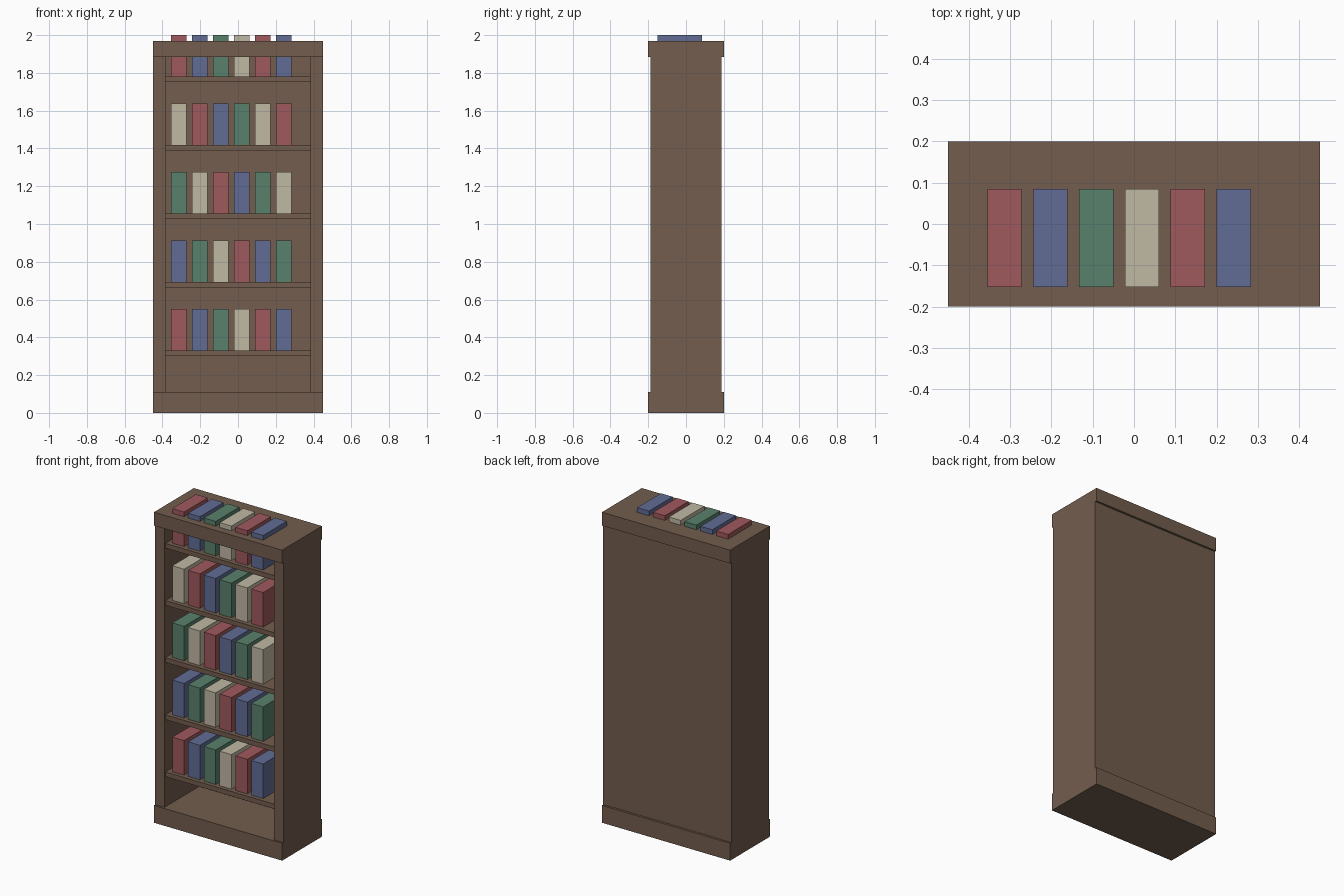
import bpy

if "Cube" in bpy.data.objects:
    bpy.data.objects.remove(bpy.data.objects["Cube"])


def material(name, rgb):
    m = bpy.data.materials.new(name)
    m.diffuse_color = (*rgb, 1)
    m.use_nodes = True
    m.node_tree.nodes["Principled BSDF"].inputs["Base Color"].default_value = m.diffuse_color
    return m


def box(name, x, y, z, mat):
    """Box from (min, max) ranges on each axis."""
    verts = [(a, b, c) for a in x for b in y for c in z]
    faces = [(0, 1, 3, 2), (4, 6, 7, 5), (0, 4, 5, 1),
             (2, 3, 7, 6), (0, 2, 6, 4), (1, 5, 7, 3)]
    mesh = bpy.data.meshes.new(name)
    mesh.from_pydata(verts, [], faces)
    mesh.materials.append(mat)
    ob = bpy.data.objects.new(name, mesh)
    bpy.context.collection.objects.link(ob)
    return ob


wood = material("wood", (0.17, 0.11, 0.075))
covers = [material("red_cover", (0.35, 0.10, 0.11)),
          material("blue_cover", (0.12, 0.15, 0.30)),
          material("green_cover", (0.10, 0.22, 0.15)),
          material("cream_cover", (0.53, 0.48, 0.37))]

# Plinth and top cap, slightly deeper than the carcass
box("plinth", (-0.45, 0.45), (-0.2, 0.2), (0, 0.11), wood)
box("top_cap", (-0.45, 0.45), (-0.2, 0.2), (1.885, 1.97), wood)

# Side panels and back panel
box("left_side", (-0.45, -0.385), (-0.188, 0.188), (0.11, 1.885), wood)
box("right_side", (0.385, 0.45), (-0.188, 0.188), (0.11, 1.885), wood)
box("back_panel", (-0.385, 0.385), (0.157, 0.186), (0.11, 1.885), wood)

# Shelves, each with a row of books; the top row pokes through the cap
for row in range(5):
    top = 0.331 + row * 0.3625
    box(f"shelf_{row + 1}", (-0.385, 0.385), (-0.178, 0.157),
        (top - 0.03, top), wood)
    for i in range(6):
        x = -0.355 + i * 0.111
        box(f"book_{row + 1}_{i + 1}", (x, x + 0.083), (-0.152, 0.085),
            (top, top + 0.219), covers[(row + i) % 4])
